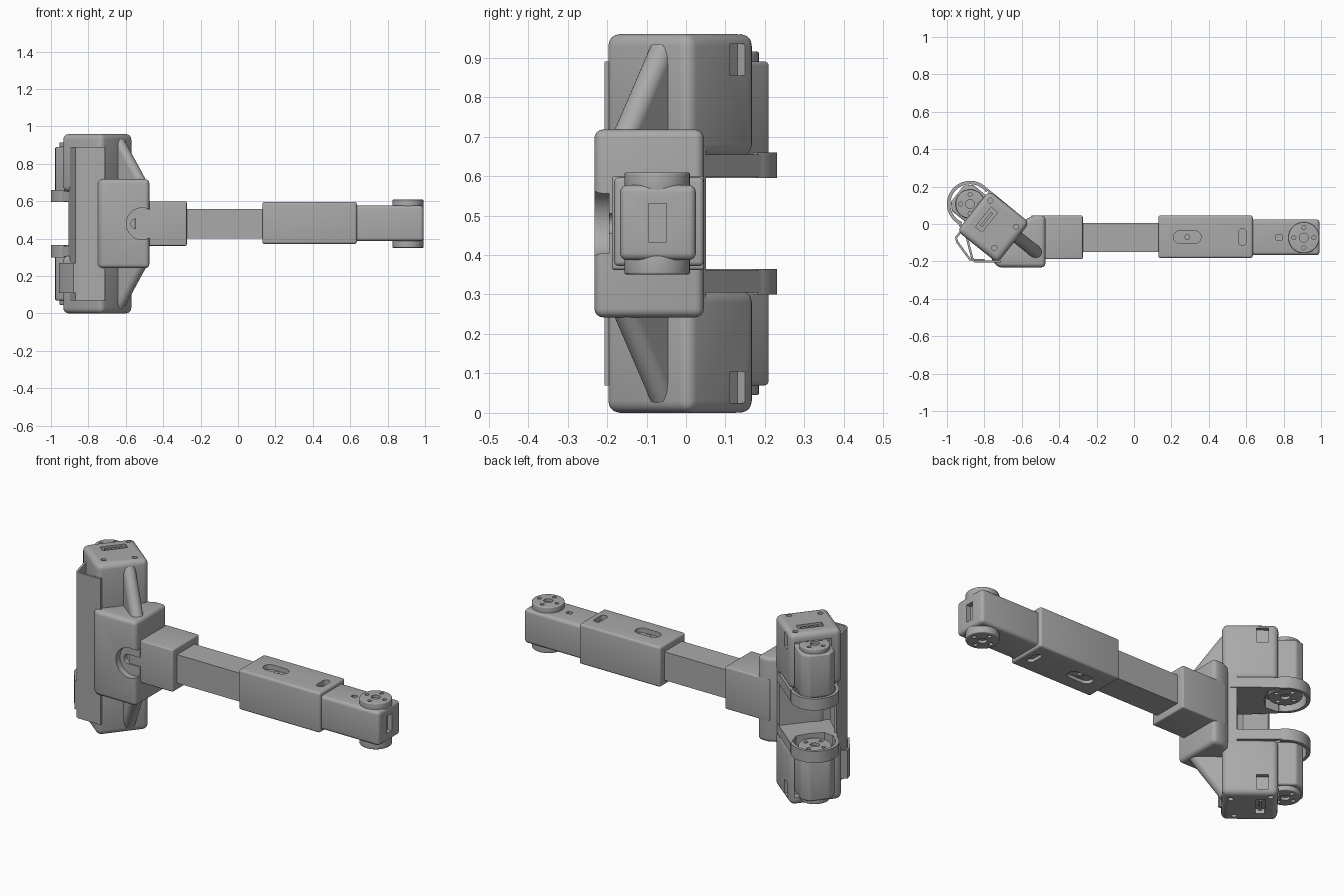
import bpy, bmesh, math
from mathutils import Vector, Matrix

if "Cube" in bpy.data.objects:
    bpy.data.objects.remove(bpy.data.objects["Cube"])

grey = bpy.data.materials.new("plain grey")
grey.use_nodes = True
COLOUR = (0.4, 0.4, 0.4, 1)
grey.diffuse_color = COLOUR
grey.node_tree.nodes["Principled BSDF"].inputs["Base Color"].default_value = COLOUR

MID = 0.48       # height of the symmetry plane
ARM_Y = -0.07    # arm axis
TURN = math.radians(51.5)
CENTRE = Vector((-0.752, -0.015))


def loc(u, w):
    """Point in the turned frame of the motor housing."""
    return (CENTRE.x + u * math.sin(TURN) + w * math.cos(TURN),
            CENTRE.y - u * math.cos(TURN) + w * math.sin(TURN))


def rect(u0, u1, w0, w1):
    return [loc(u0, w0), loc(u1, w0), loc(u1, w1), loc(u0, w1)]


def square(x0, x1, y0, y1):
    return [(x0, y0), (x1, y0), (x1, y1), (x0, y1)]


def circle(x, y, r, n=40):
    return [(x + r * math.cos(2 * math.pi * i / n), y + r * math.sin(2 * math.pi * i / n))
            for i in range(n)]


def capsule(x, y, half, r, n=12):
    ends = [(i, half if i <= n else -half) for i in range(n + 1)]
    ends += [(i + n, -half) for i in range(n + 1)]
    return [(x + h + r * math.cos(math.pi * i / n - math.pi / 2),
             y + r * math.sin(math.pi * i / n - math.pi / 2)) for i, h in ends]


def strip(path, t):
    """Closed outline of a wall of thickness t along a path."""
    pts = [Vector(p) for p in path]
    side = []
    for i, p in enumerate(pts):
        d = (pts[min(i + 1, len(pts) - 1)] - pts[max(i - 1, 0)]).normalized()
        side.append(p + Vector((-d.y, d.x)) * t)
    return pts + side[::-1]


def apply(ob, mod):
    bpy.context.view_layer.objects.active = ob
    bpy.ops.object.modifier_apply(modifier=mod.name)


def finish(ob):
    bpy.ops.object.select_all(action='DESELECT')
    ob.select_set(True)
    bpy.context.view_layer.objects.active = ob
    bpy.ops.object.shade_smooth_by_angle(angle=math.radians(35))


def prisms(name, items, bevel=0.0, matrix=None):
    """One object made of extruded outlines: (points, z0, z1)."""
    bm = bmesh.new()
    for pts, z0, z1 in items:
        low, high = min(z0, z1), max(z0, z1)
        face = bm.faces.new([bm.verts.new((p[0], p[1], low)) for p in pts])
        out = bmesh.ops.extrude_face_region(bm, geom=[face])
        top = [g for g in out["geom"] if isinstance(g, bmesh.types.BMVert)]
        bmesh.ops.translate(bm, verts=top, vec=(0, 0, high - low))
    bmesh.ops.recalc_face_normals(bm, faces=bm.faces)
    if matrix:
        bmesh.ops.transform(bm, matrix=matrix, verts=bm.verts)
    me = bpy.data.meshes.new(name)
    bm.to_mesh(me)
    bm.free()
    me.materials.append(grey)
    ob = bpy.data.objects.new(name, me)
    bpy.context.collection.objects.link(ob)
    if bevel:
        mod = ob.modifiers.new("bevel", 'BEVEL')
        mod.width, mod.segments, mod.angle_limit = bevel, 4, math.radians(40)
        apply(ob, mod)
    finish(ob)
    return ob


def cut(ob, items, matrix=None):
    tool = prisms("cutter", items, matrix=matrix)
    mod = ob.modifiers.new("cut", 'BOOLEAN')
    mod.operation, mod.object, mod.solver = 'DIFFERENCE', tool, 'EXACT'
    apply(ob, mod)
    bpy.data.objects.remove(tool)
    finish(ob)


def horn(name, x, y, r, base, tip):
    """Round motor flange with a centre hole and four screw holes."""
    ob = prisms(name, [(circle(x, y, r), base, tip)], 0.005)
    step = 0.015 if tip > base else -0.015
    holes = [(circle(x, y, 0.024, 16), tip - step, tip + step)]
    for i in range(4):
        a = i * math.pi / 2
        holes.append((circle(x + 0.65 * r * math.cos(a), y + 0.65 * r * math.sin(a), 0.011, 12),
                      tip - step, tip + step))
    cut(ob, holes)


# Arm from the socket to the far motor
prisms("arm_bar", [(square(-0.4, 0.2, -0.15, 0.006), 0.4, 0.56)])
prisms("arm_socket", [(square(-0.55, -0.274, -0.188, 0.046), 0.362, 0.6)], 0.008)
sleeve = prisms("arm_sleeve", [(square(0.13, 0.635, -0.182, 0.045), 0.372, 0.597)], 0.012)
pockets = []
for s in (1, -1):
    face = MID + s * 0.115
    pockets.append((capsule(0.285, ARM_Y, 0.04, 0.034), face - s * 0.025, face + s * 0.02))
    pockets.append(([(0.58 + p[1], ARM_Y + p[0]) for p in capsule(0, 0, 0.025, 0.02)],
                    face - s * 0.025, face + s * 0.02))
cut(sleeve, pockets)
prisms("sleeve_bolts", [(circle(0.285, ARM_Y, 0.015, 16), MID + s * 0.08, MID + s * 0.1)
                        for s in (1, -1)])
end_motor = prisms("end_motor", [(square(0.6, 0.992, -0.167, 0.025), 0.387, 0.577)], 0.018)
cut(end_motor, [(square(0.965, 1.05, -0.095, -0.05), 0.433, 0.53),
                (square(0.76, 0.79, -0.085, -0.06), 0.56, 0.6)])
for s, side in ((1, "top"), (-1, "bottom")):
    horn("end_horn_" + side, 0.908, -0.073, 0.083, MID + s * 0.08, MID + s * 0.129)

# Mounting block with a round recess in its front
outline = [(-0.474, 0.045), (-0.54, 0.045), (-0.66, -0.02), (-0.765, -0.12), (-0.765, -0.19),
           (-0.725, -0.232), (-0.474, -0.232)]
block = prisms("mount_block", [(outline, 0.242, 0.718)], 0.022)
to_front = Matrix.Rotation(math.pi / 2, 4, 'X')
cut(block, [(circle(-0.512, MID, 0.085), 0.195, 0.3)], to_front)
cut(block, [(capsule(-0.512, MID, 0.035, 0.026), 0.17, 0.21)], to_front)
prisms("recess_bolt", [(circle(-0.512, MID, 0.014, 16), 0.16, 0.185)], matrix=to_front)

# Spine that joins the two housings
prisms("spine", [(rect(0.065, 0.136, -0.136, 0.136), 0.25, 0.71)])

# Thin cable covers
prisms("tall_cover", [(strip([(-0.905, -0.045), (-0.893, -0.1), (-0.868, -0.195), (-0.85, -0.207),
                              (-0.71, -0.207)], 0.012), 0.07, 0.89)])
prisms("cable_clip", [(strip([(-0.9, 0.0), (-0.957, -0.07), (-0.95, -0.1), (-0.88, -0.195),
                              (-0.8, -0.2)], 0.012), 0.11, 0.27)])

# Each half: housing, motor, cradle ring and brace, mirrored about the middle
AX, AW = -0.173, 0.018
hub = loc(AX, AW)
for s, side in ((1, "upper"), (-1, "lower")):
    def z(h):
        return MID + s * h

    housing = prisms(side + "_housing", [(rect(-0.138, 0.138, -0.138, 0.138), z(0.17), z(0.48))], 0.03)
    cuts = [(rect(-0.09, -0.03, 0.115, 0.2), z(0.375), z(0.455)),
            (rect(-0.075, -0.03, -0.06, 0.075), z(0.455), z(0.5)),
            (rect(-0.2, -0.1, AW - 0.098, AW + 0.098), z(0.15), z(0.435))]
    for u, w in ((0.095, 0.075), (0.075, -0.085), (-0.1, 0.1)):
        cuts.append((circle(*loc(u, w), 0.014, 12), z(0.465), z(0.5)))
    cut(housing, cuts)
    prisms(side + "_slot_bar", [(rect(-0.06, -0.045, -0.04, 0.055), z(0.45), z(0.475))])

    end, half, ch = AX - 0.088, 0.09, 0.035
    body = [loc(u, AW + w) for u, w in ((0, -half), (0, half), (end + ch, half), (end, half - ch),
                                        (end, ch - half), (end + ch, -half))]
    prisms(side + "_motor", [(body, z(0.17), z(0.41))], 0.01)
    horn(side + "_idle_horn", *hub, 0.078, z(0.4), z(0.435))
    horn(side + "_drive_horn", *hub, 0.085, z(0.18), z(0.135))

    arc = [(AX + 0.124 * math.cos(a), AW + 0.124 * math.sin(a))
           for a in (math.pi * (0.42 + 1.16 * i / 28) for i in range(29))]
    prisms(side + "_cradle_ring", [(strip([loc(*p) for p in arc], 0.018), z(0.115), z(0.18))])
    plate = [loc(u, w) for u, w in ((0.1, -0.136), (-0.135, -0.115), (-0.155, -0.105),
                                    (-0.08, -0.06), (-0.07, 0.02), (-0.08, 0.09),
                                    (-0.155, 0.141), (-0.135, 0.141), (0.1, 0.138))]
    prisms(side + "_cradle_plate", [(plate, z(0.118), z(0.175))])

    # Brace: a sloping rod over a web
    a = Vector((*loc(0.115, 0.036), z(0.435)))
    b = Vector((*loc(0.285, 0.036), z(0.19)))
    aim = (b - a).to_track_quat('Z', 'Y').to_matrix().to_4x4()
    prisms(side + "_brace_rod", [(circle(0, 0, 0.034, 32), 0, (b - a).length)], 0,
           Matrix.Translation(a) @ aim)
    right = Vector((math.cos(TURN), math.sin(TURN), 0))
    out = Vector((math.sin(TURN), -math.cos(TURN), 0))
    frame = Matrix((out, Vector((0, 0, 1)), right)).transposed().to_4x4()
    rise = b.z - a.z
    run = (b - a).dot(out)
    prisms(side + "_brace_web", [([(0, 0), (0, rise), (run, rise)], -0.034, 0.034)], 0,
           Matrix.Translation(a) @ frame)
